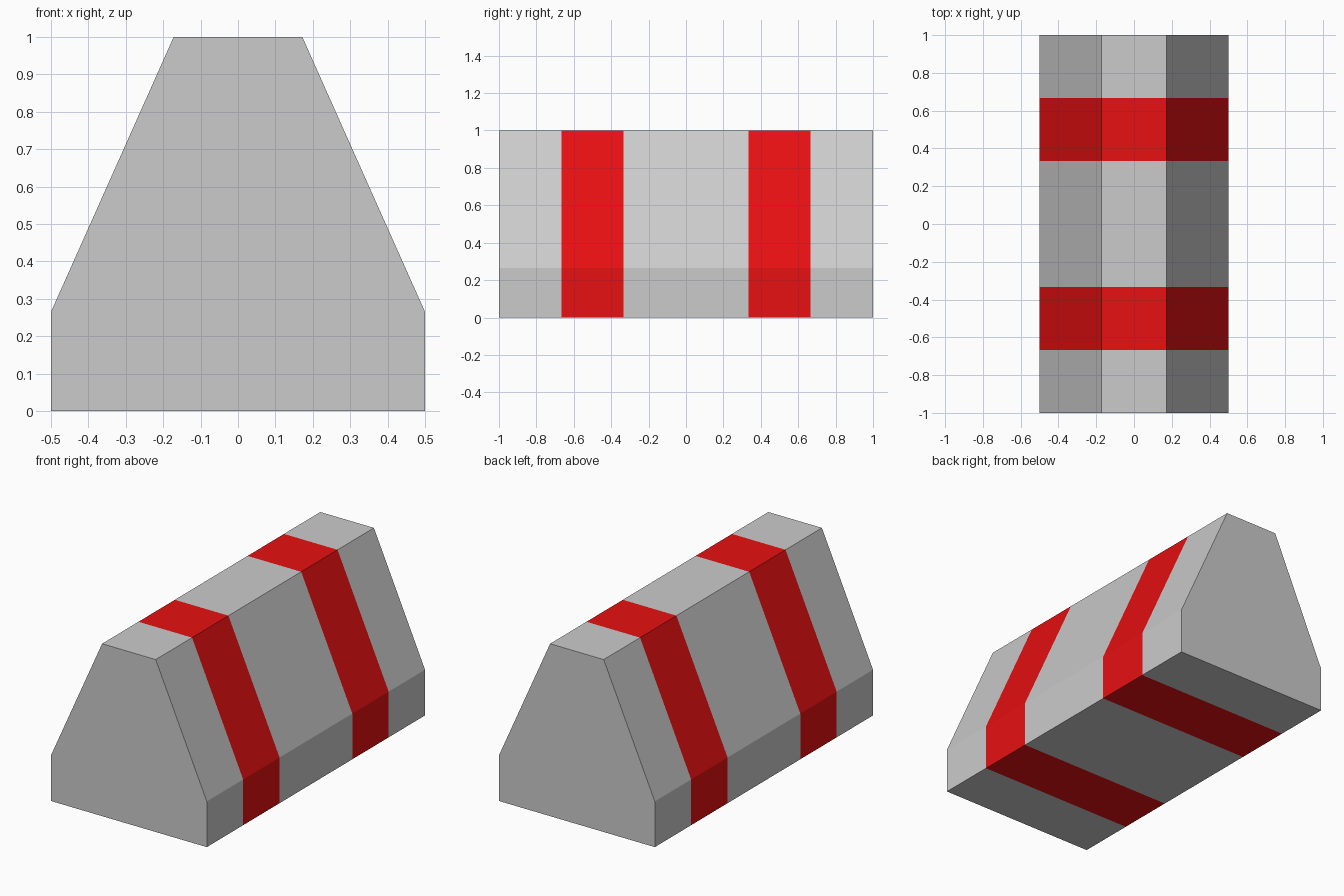
import bpy

if "Cube" in bpy.data.objects:
    bpy.data.objects.remove(bpy.data.objects["Cube"])

# Cross-section shared by every band of the barrier (x, z)
half = [(0.5, 0.0), (0.5, 0.265), (0.172, 1.0)]
PROFILE = half + [(-x, z) for x, z in reversed(half)]
N = len(PROFILE)
S = 1 / 3


def bands(name, spans, end=None):
    """Profile swept along each y span; ends lying at y = +-end are capped."""
    verts, faces = [], []
    for y0, y1 in spans:
        b = len(verts)
        verts += [(x, y, z) for y in (y0, y1) for x, z in PROFILE]
        for i in range(N):
            j = (i + 1) % N
            faces.append((b + i, b + N + i, b + N + j, b + j))
        if y0 == -end:
            faces.append(tuple(range(b, b + N)))
        if y1 == end:
            faces.append(tuple(reversed(range(b + N, b + 2 * N))))
    mesh = bpy.data.meshes.new(name)
    mesh.from_pydata(verts, [], faces)
    mesh.update()
    obj = bpy.data.objects.new(name, mesh)
    bpy.context.collection.objects.link(obj)
    return obj


# Grey concrete sections, closed at the two outer ends
bands("concrete_body", [(-1, -2 * S), (-S, S), (2 * S, 1)], end=1)

# Red stripes wrapping all the way around, flush with the concrete
stripes = bands("red_stripes", [(-2 * S, -S), (S, 2 * S)], end=1)
red = bpy.data.materials.new("red_paint")
red.diffuse_color = (0.8, 0.005, 0.006, 1)
red.use_nodes = True
red.node_tree.nodes["Principled BSDF"].inputs["Base Color"].default_value = red.diffuse_color
stripes.data.materials.append(red)

# Face normals: check winding points outward (right side must face +x)
for obj in list(bpy.context.collection.objects):
    for p in obj.data.polygons:
        if p.center.x > 0.49 and p.normal.x < 0:
            obj.data.flip_normals()
            break
